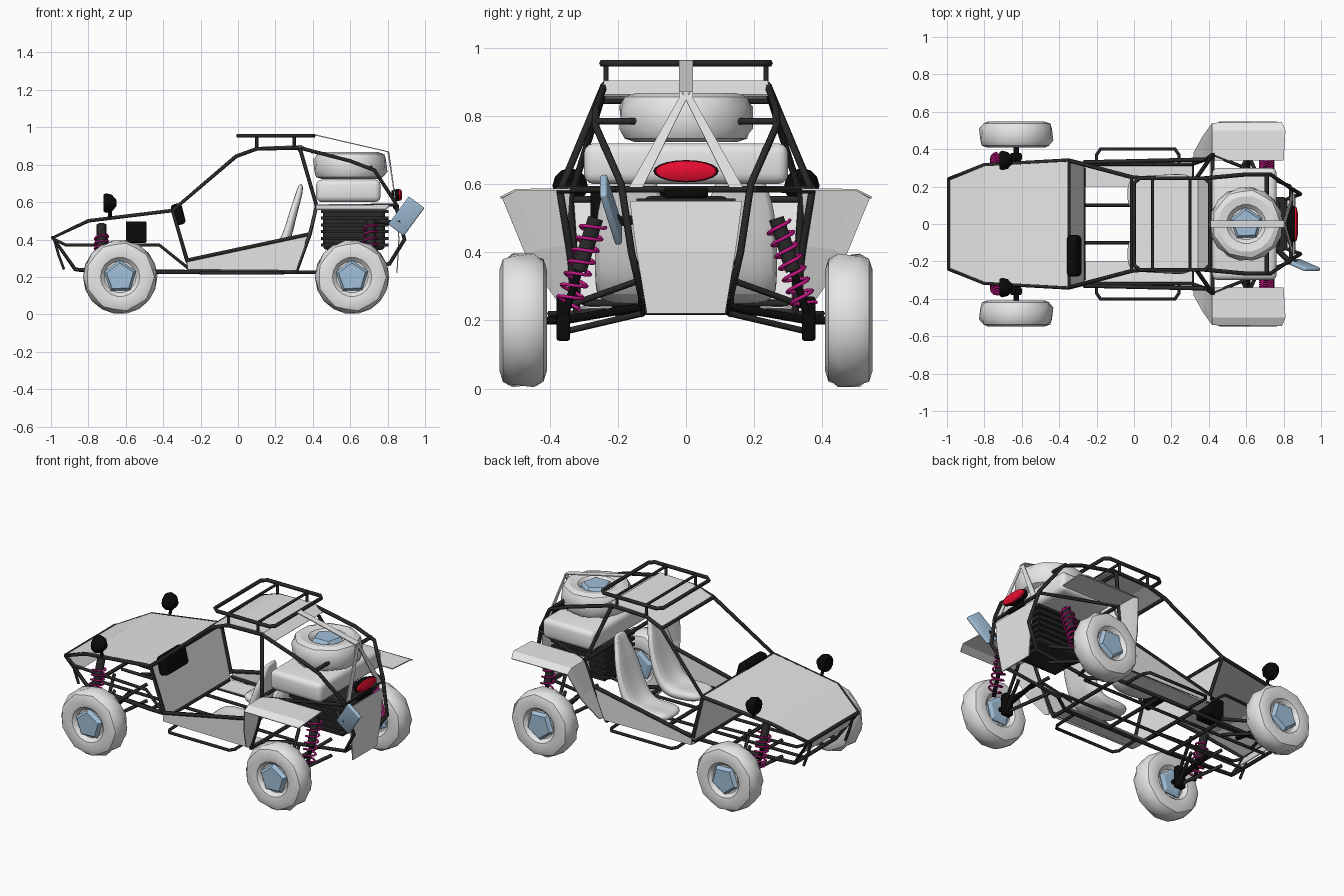
import bpy, bmesh, math
from mathutils import Vector, Matrix

if "Cube" in bpy.data.objects:
    bpy.data.objects.remove(bpy.data.objects["Cube"])

def material(name, rgb):
    m = bpy.data.materials.new(name)
    m.use_nodes = True
    m.diffuse_color = (*rgb, 1)
    m.node_tree.nodes["Principled BSDF"].inputs["Base Color"].default_value = (*rgb, 1)
    return m

BODY = material("light grey", (.8, .8, .8))
FRAME = material("dark frame grey", (.022, .022, .022))
BLACK = material("black", (.003, .003, .003))
BLUE = material("pale blue metal", (.36, .53, .7))
PINK = material("magenta", (.56, .008, .24))
RED = material("red", (.8, .004, .03))

def finish(name, bm, mat, smooth=None):
    bmesh.ops.recalc_face_normals(bm, faces=bm.faces)
    me = bpy.data.meshes.new(name)
    bm.to_mesh(me)
    bm.free()
    me.materials.append(mat)
    ob = bpy.data.objects.new(name, me)
    bpy.context.collection.objects.link(ob)
    if smooth:
        bpy.ops.object.select_all(action='DESELECT')
        ob.select_set(True)
        bpy.context.view_layer.objects.active = ob
        bpy.ops.object.shade_smooth_by_angle(angle=math.radians(smooth))
    return ob

def tube(name, pts, r=.011, mat=FRAME, closed=False):
    cu = bpy.data.curves.new(name, 'CURVE')
    cu.dimensions = '3D'
    cu.bevel_depth, cu.bevel_resolution, cu.use_fill_caps = r, 1, True
    sp = cu.splines.new('POLY')
    sp.points.add(len(pts) - 1)
    for p, co in zip(sp.points, pts):
        p.co = (*co, 1)
    sp.use_cyclic_u = closed
    cu.materials.append(mat)
    ob = bpy.data.objects.new(name, cu)
    bpy.context.collection.objects.link(ob)

def flip(pts, s):
    return [(x, y * s, z) for x, y, z in pts]

def pair(name, pts, **kw):
    for side, s in (("a", 1), ("b", -1)):
        tube(f"{name}_{side}", flip(pts, s), **kw)

def span(x, y, z):
    return [(x, -y, z), (x, y, z)]

def sheet(name, rows, mat=BODY, thick=.006):
    """Thin panel lofted through rows of equal point count."""
    bm = bmesh.new()
    v = [[bm.verts.new(p) for p in row] for row in rows]
    for a, b in zip(v, v[1:]):
        for i in range(len(a) - 1):
            bm.faces.new((a[i], a[i + 1], b[i + 1], b[i]))
    ob = finish(name, bm, mat)
    mod = ob.modifiers.new("thickness", 'SOLIDIFY')
    mod.thickness, mod.offset = thick, 0

def box(name, center, size, mat, bevel=0, rot=None):
    bm = bmesh.new()
    bmesh.ops.create_cube(bm, size=1, matrix=Matrix.Diagonal((*size, 1)))
    if bevel:
        bmesh.ops.bevel(bm, geom=bm.edges[:], offset=bevel, segments=3, profile=.5, affect='EDGES')
    m = Matrix.Translation(center) @ (rot or Matrix())
    bmesh.ops.transform(bm, matrix=m, verts=bm.verts)
    finish(name, bm, mat, 40 if bevel else None)

def lathe(name, prof, mat, matrix, n=14, smooth=40, lug=0):
    """Spin (radius, height) points round the local z axis; lug notches the rim in a staggered pattern."""
    bm = bmesh.new()
    rings = []
    for k, (r, h) in enumerate(prof):
        ring = []
        for i in range(n):
            ri = r - (lug if (i + k) % 2 and r > .17 else 0)
            a = i * math.tau / n
            ring.append(bm.verts.new((ri * math.cos(a), ri * math.sin(a), h)))
        rings.append(ring)
    for a, b in zip(rings, rings[1:]):
        for i in range(n):
            j = (i + 1) % n
            bm.faces.new((a[i], a[j], b[j], b[i]))
    bm.faces.new(rings[0])
    bm.faces.new(rings[-1])
    bmesh.ops.transform(bm, matrix=matrix, verts=bm.verts)
    finish(name, bm, mat, smooth)

# wheels and spare
def wheel(name, matrix, w):
    tyre = [(.085, -w * .6), (.105, -w * .9), (.15, -w), (.183, -w * .85), (.199, -w * .45),
            (.199, w * .45), (.183, w * .85), (.15, w), (.105, w * .9), (.085, w * .6)]
    lathe(name + "_tyre", tyre, BODY, matrix, 18, 30, lug=.008)
    rim = [(.065, -w * .85), (.09, -w * .7), (.09, w * .7), (.075, w * .95)]
    lathe(name + "_rim", rim, BLUE, matrix @ Matrix.Rotation(.35, 4, 'Z'), 5, 20)

for s in (1, -1):
    side = "a" if s > 0 else "b"
    turn = Matrix.Rotation(-s * math.pi / 2, 4, 'X')
    for end, x in (("front", -.63), ("rear", .61)):
        wheel(f"{end}_wheel_{side}", Matrix.Translation((x, s * .478, .2)) @ turn, .07)
        # hub, arms and coil-over shock
        box(f"{end}_upright_{side}", (x, s * .36, .205), (.06, .04, .13), BLACK, .008)
        tube(f"{end}_axle_{side}", flip([(x, .13, .24), (x, .36, .2), (x, .44, .2)], s), r=.014, mat=BLACK)
        for dx in (-.11, .11):
            for h, z in (("lower", .22), ("upper", .32)):
                tube(f"{end}_{h}_arm_{side}", flip([(x + dx, .13, z), (x, .37, z * .7 + .01)], s), r=.01)
        sx = x + (.1 if x > 0 else -.1)
        top, low = Vector((sx, s * .265, .5 if x > 0 else .48)), Vector((sx, s * .355, .22))
        axis = (top - low).normalized()
        u = axis.cross(Vector((1, 0, 0))).normalized()
        v = axis.cross(u)
        tube(f"{end}_damper_{side}", [low, low.lerp(top, .5)], r=.013, mat=BLACK)
        tube(f"{end}_damper_body_{side}", [low.lerp(top, .45), top], r=.026)
        reach = .86 if x > 0 else .7
        coil = [low.lerp(top, .08 + reach * i / 84) + .036 * (u * math.cos(i * math.tau / 12) + v * math.sin(i * math.tau / 12))
                for i in range(85)]
        tube(f"{end}_spring_{side}", coil, r=.0055, mat=PINK)

wheel("spare", Matrix.Translation((.6, 0, .795)), .072)
box("luggage_roll", (.59, 0, .66), (.345, .6, .12), BODY, .03)

# main cage
pair("windscreen_pillar", [(-.27, .32, .28), (-.35, .34, .555), (-.01, .25, .845), (.1, .24, .885), (.33, .24, .89)])
pair("rear_cage_bar", [(.33, .24, .89), (.6, .265, .82), (.73, .265, .77), (.84, .19, .6), (.89, .16, .4),
                       (.81, .13, .27), (.42, .13, .22)])
pair("middle_pillar", [(.33, .24, .89), (.42, .37, .58), (.385, .345, .43), (.31, .32, .225)])
pair("hood_rail", [(-.35, .34, .555), (-.8, .315, .5), (-.99, .24, .41), (-.87, .2, .24), (-.43, .2, .22)])
pair("nose_rail", [(-.98, .24, .4), (-.92, .25, .37), (-.42, .28, .37), (-.27, .3, .25)], r=.009)
pair("bumper", [(-.985, .2, .41), (-.96, .2, .32), (-.93, .2, .24)], r=.008)
pair("floor_rail", [(-.87, .2, .24), (-.43, .22, .225), (.31, .22, .225), (.44, .13, .225)])
pair("inner_floor_rail", [(-.85, .1, .235), (.44, .1, .225)], r=.009)
pair("door_rail", [(-.27, .33, .29), (.385, .345, .43)])
pair("sill_rail", [(-.27, .32, .26), (.31, .32, .245)], r=.009)
pair("fender_rail", [(.42, .37, .58), (.84, .2, .585)], r=.009)
pair("side_step", [(-.2, .22, .225), (-.2, .37, .22), (-.18, .4, .22), (.22, .4, .22), (.24, .37, .22), (.24, .22, .225)], r=.009)
for name, x, y, z in (("nose_bar", -.99, .24, .41), ("lower_nose_bar", -.87, .2, .24), ("dash_bar", -.35, .34, .555),
                      ("front_roof_bar", -.01, .25, .845), ("rear_roof_bar", .33, .24, .878), ("waist_bar", .42, .38, .585),
                      ("spare_bar", .71, .265, .785), ("tail_bar", .84, .19, .585), ("tail_bottom_bar", .81, .13, .27),
                      ("floor_bar_front", -.43, .22, .225), ("floor_bar_dash", -.27, .3, .25),
                      ("floor_bar_seat", .0, .22, .225), ("floor_bar_rear", .31, .32, .225)):
    tube(name, span(x, y, z))

# roof rack
tube("rack_frame", [(.03, -.245, .955), (.38, -.245, .955), (.405, -.22, .955), (.405, .22, .955), (.38, .245, .955),
                    (.03, .245, .955), (0, .22, .955), (0, -.22, .955)], closed=True)
for x in (.1, .3):
    tube("rack_slat", span(x, .245, .955), r=.008)
    pair("rack_leg", [(x, .235, .885), (x, .235, .955)], r=.009)

# body panels
sheet("roof_panel", [span(-.01, .24, .85), span(.1, .235, .892), span(.34, .24, .902), span(.4, .25, .86)])
sheet("hood_panel", [span(-.985, .24, .415), span(-.8, .315, .505), span(-.35, .34, .56)])
sheet("nose_panel", [span(-.985, .235, .405), span(-.93, .22, .32)])
sheet("dash_panel", [span(-.355, .335, .55), span(-.27, .31, .26)])
sheet("tail_panel", [span(.853, .165, .55), span(.86, .145, .4), span(.85, .115, .22)])
for s in (1, -1):
    side = "a" if s > 0 else "b"
    sheet(f"side_panel_{side}", [flip([(-.27, .33, .29), (-.27, .333, .24)], s), flip([(.38, .345, .425), (.31, .335, .235)], s)])
    sheet(f"floor_pan_{side}", [flip([(-.27, .2, .235), (-.27, .32, .24)], s), flip([(.31, .2, .235), (.31, .32, .24)], s)])
    sheet(f"rear_fender_{side}", [flip([(.8, .34, .585), (.81, .5, .583), (.79, .545, .56)], s),
                                  flip([(.42, .34, .585), (.42, .5, .583), (.42, .54, .56)], s),
                                  flip([(.38, .35, .42), (.375, .43, .41), (.37, .47, .39)], s),
                                  flip([(.32, .34, .25), (.32, .36, .25), (.32, .38, .26)], s)])
    # luggage straps forming a fork at the tail
    sheet(f"strap_leg_{side}", [flip([(.805, -.012, .87), (.805, .022, .85)], s), flip([(.845, .13, .585), (.845, .17, .585)], s)])
sheet("strap", [span(.4, .02, .962), span(.8, .02, .87), span(.806, .02, .845)])

# seats, lofted then subdivided
stations = [(-.04, .3, .19, .07), (.1, .285, .21, .08), (.2, .29, .22, .1), (.26, .42, .23, .06),
            (.295, .56, .2, .05), (.32, .63, .12, .045), (.335, .7, .1, .035)]
for s in (1, -1):
    bm = bmesh.new()
    rings = []
    for i, (x, z, w, t) in enumerate(stations):
        a, b = stations[max(i - 1, 0)], stations[min(i + 1, len(stations) - 1)]
        d = Vector((b[0] - a[0], 0, b[1] - a[1])).normalized()
        n = Vector((-d.z, 0, d.x)) * t / 2
        y = Vector((0, w / 2, 0))
        c = Vector((x, s * .16, z))
        # raised side bolsters with a dished middle
        rings.append([bm.verts.new(p) for p in (c - n - y, c + n - y, c + n * .4, c + n + y, c - n + y, c - n)])
    for p, q in zip(rings, rings[1:]):
        for i in range(6):
            bm.faces.new((p[i], p[(i + 1) % 6], q[(i + 1) % 6], q[i]))
    for r in (rings[0], rings[-1]):
        bm.faces.new((r[0], r[1], r[2], r[5]))
        bm.faces.new((r[5], r[2], r[3], r[4]))
    seat = finish("seat", bm, BODY, 60)
    seat.modifiers.new("round", 'SUBSURF').levels = 2

# engine with cooling fins
box("engine_block", (.62, 0, .455), (.33, .25, .22), FRAME, .02)
for i in range(6):
    box("engine_fin", (.625, 0, .37 + i * .036), (.36, .29, .016), FRAME)
box("battery_box", (-.545, 0, .44), (.11, .11, .115), BLACK, .006)

# instruments
box("instrument_cluster", (-.32, -.17, .535), (.06, .22, .115), BLACK, .02, Matrix.Rotation(-.25, 4, 'Y'))

# headlamps on stalks
for s in (1, -1):
    m = Matrix.Translation((-.685, s * .34, .595)) @ Matrix.Rotation(math.pi / 2, 4, 'Y')
    lathe("headlamp", [(.045, -.035), (.052, -.02), (.045, .01), (.018, .035)], BLACK, m, 12)
    tube("headlamp_stalk", flip([(-.685, .32, .51), (-.685, .34, .57)], s), r=.01, mat=BLACK)

# tail light and silencer plate
m = Matrix.Translation((.85, 0, .638)) @ Matrix.Rotation(math.pi / 2, 4, 'Y') @ Matrix.Diagonal((.34, 1, 1, 1))
lathe("tail_light_housing", [(.07, -.03), (.096, 0), (.096, .01)], BLACK, m, 20)
lathe("tail_light", [(.092, .008), (.088, .02), (.05, .028)], RED, m, 20)
box("tail_light_mount", (.845, 0, .575), (.03, .13, .03), BLACK, .008)
turn = Matrix.Rotation(-.15, 4, 'Z') @ Matrix.Rotation(.2, 4, 'X') @ Matrix.Rotation(-.92, 4, 'Y')
box("exhaust_silencer", (.9, -.22, .525), (.19, .022, .105), BLUE, .008, turn)
tube("exhaust_pipe", [(.75, -.12, .5), (.82, -.19, .49), (.87, -.21, .5)], r=.015)
